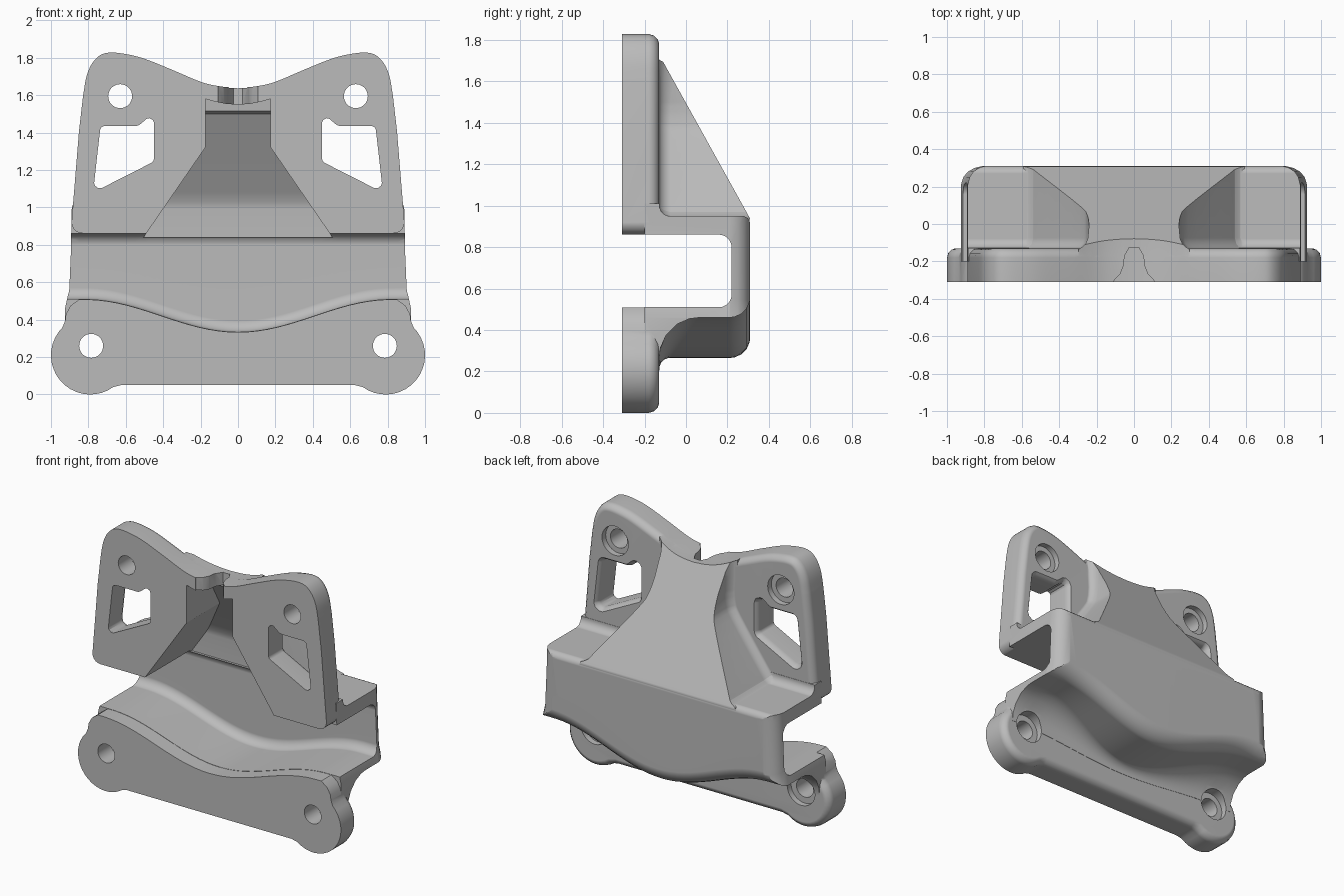
import bpy, bmesh, math
from mathutils import Vector

if "Cube" in bpy.data.objects:
    bpy.data.objects.remove(bpy.data.objects["Cube"], do_unlink=True)

FRONT, PLATE_BACK, BACK = -0.31, -0.13, 0.31
RIM = [(FRONT, 0), (-0.18, 0), (-0.155, -0.007), (-0.137, -0.025), (PLATE_BACK, -0.045)]

metal = bpy.data.materials.new("cast grey metal")
metal.use_nodes = True
grey = (0.5, 0.5, 0.5, 1)
metal.diffuse_color = grey
metal.node_tree.nodes["Principled BSDF"].inputs["Base Color"].default_value = grey


# ---- helpers ----
def mirrored(half):
    """Close a right-hand outline (top to bottom) with its mirror image."""
    return half + [(-x, z) for x, z in reversed(half) if x > 1e-6]


def spline(points, steps=5):
    """Smooth curve through the points."""
    p = [Vector(q) for q in points]
    p = [2 * p[0] - p[1]] + p + [2 * p[-1] - p[-2]]
    out = []
    for a, b, c, d in zip(p, p[1:], p[2:], p[3:]):
        for i in range(steps):
            t = i / steps
            out.append(tuple(0.5 * (2 * b + (c - a) * t + (2 * a - 5 * b + 4 * c - d) * t * t
                                    + (3 * b - a - 3 * c + d) * t ** 3)))
    return out + [tuple(points[-1])]


def rounded(corners, steps=5):
    """Polygon from (u, v, radius) corners, each replaced by an arc."""
    out, n = [], len(corners)
    for i, (u, v, r) in enumerate(corners):
        c = Vector((u, v))
        if r == 0:
            out.append((u, v))
            continue
        a = (Vector(corners[i - 1][:2]) - c).normalized()
        b = (Vector(corners[(i + 1) % n][:2]) - c).normalized()
        half = a.angle(b) / 2
        centre = c + (a + b).normalized() * r / math.sin(half)
        s = c + a * r / math.tan(half) - centre
        e = c + b * r / math.tan(half) - centre
        for k in range(steps + 1):
            out.append(tuple(centre + (s.lerp(e, k / steps)).normalized() * r))
    return out


def offset(pts, d):
    """Grow (or shrink) a closed outline."""
    n = len(pts)
    area = sum(pts[i - 1][0] * pts[i][1] - pts[i][0] * pts[i - 1][1] for i in range(n))
    sign, out = math.copysign(1, area), []
    for i in range(n):
        p = Vector(pts[i])
        e1 = (p - Vector(pts[i - 1])).normalized()
        e2 = (Vector(pts[(i + 1) % n]) - p).normalized()
        n1, n2 = Vector((e1.y, -e1.x)), Vector((e2.y, -e2.x))
        out.append(tuple(p + (n1 + n2) * sign * d / max(1 + n1.dot(n2), 0.4)))
    return out


def loft(name, sections):
    bm = bmesh.new()
    rows = [[bm.verts.new(p) for p in s] for s in sections]
    n = len(rows[0])
    for a, b in zip(rows, rows[1:]):
        for i in range(n):
            bm.faces.new((a[i], a[(i + 1) % n], b[(i + 1) % n], b[i]))
    bm.faces.new(rows[0])
    bm.faces.new(rows[-1])
    bmesh.ops.recalc_face_normals(bm, faces=bm.faces)
    mesh = bpy.data.meshes.new(name)
    bm.to_mesh(mesh)
    bm.free()
    mesh.materials.append(metal)
    obj = bpy.data.objects.new(name, mesh)
    bpy.context.collection.objects.link(obj)
    return obj


def prism(name, pts, rings, axis="y"):
    place = {"x": lambda u, v, t: (t, u, v), "y": lambda u, v, t: (u, t, v),
             "z": lambda u, v, t: (u, v, t)}[axis]
    return loft(name, [[place(u, v, t) for u, v in (offset(pts, d) if d else pts)] for t, d in rings])


def circle(x, z, r, n=32):
    return [(x + r * math.cos(2 * math.pi * i / n), z + r * math.sin(2 * math.pi * i / n))
            for i in range(n)]


def volume(mesh):
    bm = bmesh.new()
    bm.from_mesh(mesh)
    v = bm.calc_volume()
    bm.free()
    return v


def combine(body, other, operation):
    """Boolean; takes the first solver whose result has a plausible volume."""
    a, b, tiny = volume(body.data), volume(other.data), 1e-6
    low, high = {"UNION": (a + tiny, a + b + 0.001), "INTERSECT": (0.001, a - tiny),
                 "DIFFERENCE": (a - b - 0.001, a - tiny)}[operation]
    for solver in ("MANIFOLD", "EXACT"):
        mod = body.modifiers.new("join", "BOOLEAN")
        mod.operation, mod.solver, mod.object = operation, solver, other
        result = body.evaluated_get(bpy.context.evaluated_depsgraph_get())
        mesh = bpy.data.meshes.new_from_object(result)
        body.modifiers.clear()
        if low < volume(mesh) < high:
            body.data = mesh
            break
    bpy.data.objects.remove(other, do_unlink=True)


# ---- channel: C-shaped sheet whose lower shelf dips in the middle ----
def dip(x):
    return (1 - math.cos(math.pi * min(abs(x) / 0.82, 1))) / 2


def shelf_top(x):
    return 0.335 + 0.175 * dip(x)


def channel_section(x):
    top, bottom, r = shelf_top(x), 0.265 + 0.195 * dip(x), 0.05 + 0.14 * dip(x)
    foot, heel = bottom - r - 0.01, PLATE_BACK + 0.002
    corners = [(-0.2, top, 0), (0.22, top, 0.06), (0.22, 0.86, 0.06), (-0.2, 0.86, 0),
               (-0.2, 1.01, 0), (heel, 1.01, 0), (heel, 0.95, 0.05),
               (BACK, 0.95, 0.04), (BACK, bottom, 0.1), (heel, bottom, r),
               (heel, foot, 0), (-0.2, foot, 0)]
    return [(x, y, z) for y, z in rounded(corners)]


bracket = loft("bracket", [channel_section(i / 20) for i in range(-20, 21)])
sides = mirrored([(0.885, 1.3), (0.89, 0.9), (0.905, 0.55), (0.925, 0.46), (0.925, -0.3)])
combine(bracket, prism("side_trim", sides, [(-0.4, 0), (0.21, 0), (0.25, -0.01), (0.28, -0.03),
                                            (0.3, -0.06), (0.312, -0.1)]), "INTERSECT")

# ---- upper plate ----
upper = spline([(0, 1.64), (0.1, 1.648), (0.2, 1.672), (0.35, 1.735), (0.5, 1.795), (0.6, 1.82),
                (0.68, 1.828), (0.735, 1.815), (0.78, 1.77), (0.81, 1.7), (0.828, 1.6)])
upper += [(0.85, 1.41), (0.867, 1.2)]
for i in range(6):
    a = math.radians(-18 * i)
    upper.append((0.832 + 0.058 * math.cos(a), 0.92 + 0.058 * math.sin(a)))
upper = mirrored(upper)
combine(bracket, prism("upper_plate", upper, RIM), "UNION")

# ---- lower plate with a lobe at each end ----
lower = [(x, shelf_top(x) - 0.002) for x in [i * 0.85 / 16 for i in range(17)]]
lower += [(0.895, 0.475), (0.92, 0.43), (0.924, 0.395)]
for i in range(19):
    a = math.radians(45 - i * 9.5)
    lower.append((0.79 + 0.21 * math.cos(a), 0.21 + 0.21 * math.sin(a)))
lower += [(0.625, 0.05)]
combine(bracket, prism("lower_plate", mirrored(lower), RIM), "UNION")

# ---- sloped gusset behind the upper plate ----
flank = [(0.255, 2.1), (0.245, 1.6)] + spline([(0.24, 1.5), (0.25, 1.41), (0.29, 1.32), (0.51, 1.01),
                                               (0.545, 0.965), (0.59, 0.94)], 4) + [(0.59, 0.9)]
gusset = prism("gusset", mirrored(flank), [(-0.25, 0.05), (-0.135, 0.05), (-0.122, 0.028),
                                           (-0.105, 0.012), (-0.075, 0), (0.4, 0)])
ramp = [(-0.27, 0.88), (0.305, 0.88), (0.308, 0.94), (-0.269, 1.98)]
combine(gusset, prism("ramp_trim", ramp, [(-1, 0), (1, 0)], "x"), "INTERSECT")
combine(gusset, prism("top_trim", offset(upper, -0.003), [(-0.4, 0), (0.5, 0)]), "INTERSECT")
combine(bracket, gusset, "UNION")

# ---- hollow inside the gusset, open to the front and into the channel ----
mouth = [(0, 1.55), (0.06, 1.553), (0.12, 1.565), (0.175, 1.58), (0.175, 1.32), (0.505, 0.84)]
hollow = prism("hollow", mirrored(mouth), [(-0.5, 0), (0.3, 0)])
inner = [(-0.45, 0.8), (0.219, 0.8), (0.219, 0.99), (0.21, 1.03), (0.187, 1.08),
         (-0.05, 1.5), (-0.085, 1.515), (-0.1, 1.7), (-0.45, 1.7)]
combine(hollow, prism("hollow_trim", inner, [(-1, 0), (1, 0)], "x"), "INTERSECT")
combine(bracket, hollow, "DIFFERENCE")

# ---- bell-shaped notch in the top bridge ----
bell = mirrored([(0.025, -0.125), (0.05, -0.17), (0.058, -0.23), (0.075, -0.27),
                 (0.105, -0.3), (0.115, -0.35)])
combine(bracket, prism("notch", bell, [(1.5, 0), (1.75, 0)], "z"), "DIFFERENCE")

# ---- windows and counterbored bolt holes ----
window = [(0.45, 1.245, 0.025), (0.775, 1.08, 0.03), (0.735, 1.435, 0.025),
          (0.535, 1.435, 0.05), (0.45, 1.505, 0.025)]
for s in (-1, 1):
    shape = [(s * x, z) for x, z in rounded(window)]
    combine(bracket, prism("window", shape, [(-0.4, 0), (-0.17, 0), (-0.145, 0.01),
                                             (-0.12, 0.03)]), "DIFFERENCE")
    for x, z, r in ((0.63, 1.595, 0.1), (0.785, 0.26, 0.105)):
        combine(bracket, prism("bolt_hole", circle(s * x, z, 0.064), [(-0.4, 0), (0.05, 0)]),
                "DIFFERENCE")
        combine(bracket, prism("counterbore", circle(s * x, z, r), [(-0.17, 0), (0.06, 0)]),
                "DIFFERENCE")

# ---- smooth castings, crisp machined edges ----
bpy.ops.object.select_all(action="DESELECT")
bracket.select_set(True)
bpy.context.view_layer.objects.active = bracket
bpy.ops.object.shade_smooth_by_angle(angle=math.radians(32))
weighted = bracket.modifiers.new("even shading", "WEIGHTED_NORMAL")
weighted.keep_sharp = True
